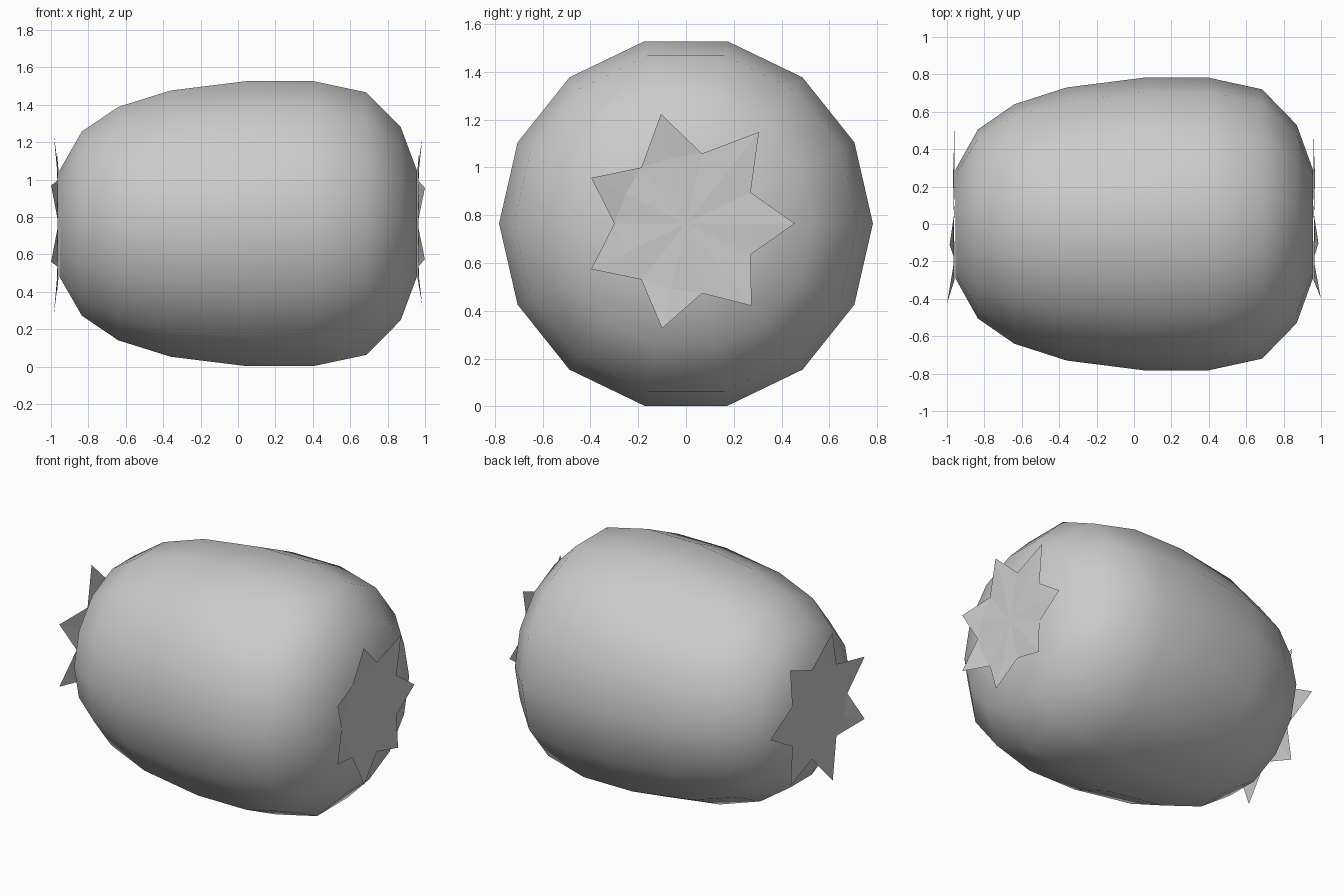
import bpy, bmesh
from math import sin, cos, pi

if "Cube" in bpy.data.objects:
    bpy.data.objects.remove(bpy.data.objects["Cube"])

SIDES = 14
CZ = 0.765


def make_object(name, bm, smooth):
    bmesh.ops.recalc_face_normals(bm, faces=bm.faces[:])
    me = bpy.data.meshes.new(name)
    bm.to_mesh(me)
    bm.free()
    for p in me.polygons:
        p.use_smooth = smooth
    ob = bpy.data.objects.new(name, me)
    bpy.context.collection.objects.link(ob)
    return ob


def ring_point(bm, x, r, angle):
    return bm.verts.new((x, r * cos(angle), CZ + r * sin(angle)))


# Fruit body: 14-sided barrel lofted along x, fuller toward the right
PROFILE = [(-0.955, 0.29), (-0.835, 0.505), (-0.64, 0.64), (-0.36, 0.73),
           (0.05, 0.782), (0.40, 0.782), (0.685, 0.72), (0.87, 0.53),
           (0.957, 0.29)]
bm = bmesh.new()
rings = [[ring_point(bm, x, r, 2 * pi * i / SIDES) for i in range(SIDES)]
         for x, r in PROFILE]
for a, b in zip(rings, rings[1:]):
    for i in range(SIDES):
        j = (i + 1) % SIDES
        bm.faces.new((a[i], a[j], b[j], b[i]))
bm.faces.new(rings[0])
bm.faces.new(rings[-1])
body = make_object("fruit_body", bm, True)
bpy.context.view_layer.objects.active = body
body.select_set(True)
bpy.ops.object.shade_smooth_by_angle(angle=0.75)


# Leafy star cap: flat centre with seven ridged, slightly flared points
def star_cap(name, side, tips):
    bm = bmesh.new()
    centre = ring_point(bm, side * 0.962, 0, 0)
    base = [ring_point(bm, side * (0.966 if i % 2 == 0 else 0.96),
                       0.28 if i % 2 == 0 else 0.30, 2 * pi * i / SIDES)
            for i in range(SIDES)]
    for i in range(SIDES):
        bm.faces.new((centre, base[i], base[(i + 1) % SIDES]))
    for k, r in enumerate(tips):
        t = 2 * pi * k / 7
        tip = ring_point(bm, side * (0.981 - 0.02 * cos(t)), r, t)
        left, mid, right = base[2 * k - 1], base[2 * k], base[2 * k + 1]
        bm.faces.new((mid, left, tip))
        bm.faces.new((mid, tip, right))
    return make_object(name, bm, False)


star_cap("right_leaf_star", 1, [0.455, 0.49, 0.47, 0.44, 0.44, 0.45, 0.44])
star_cap("left_leaf_star", -1, [0.50, 0.49, 0.49, 0.47, 0.47, 0.505, 0.48])
